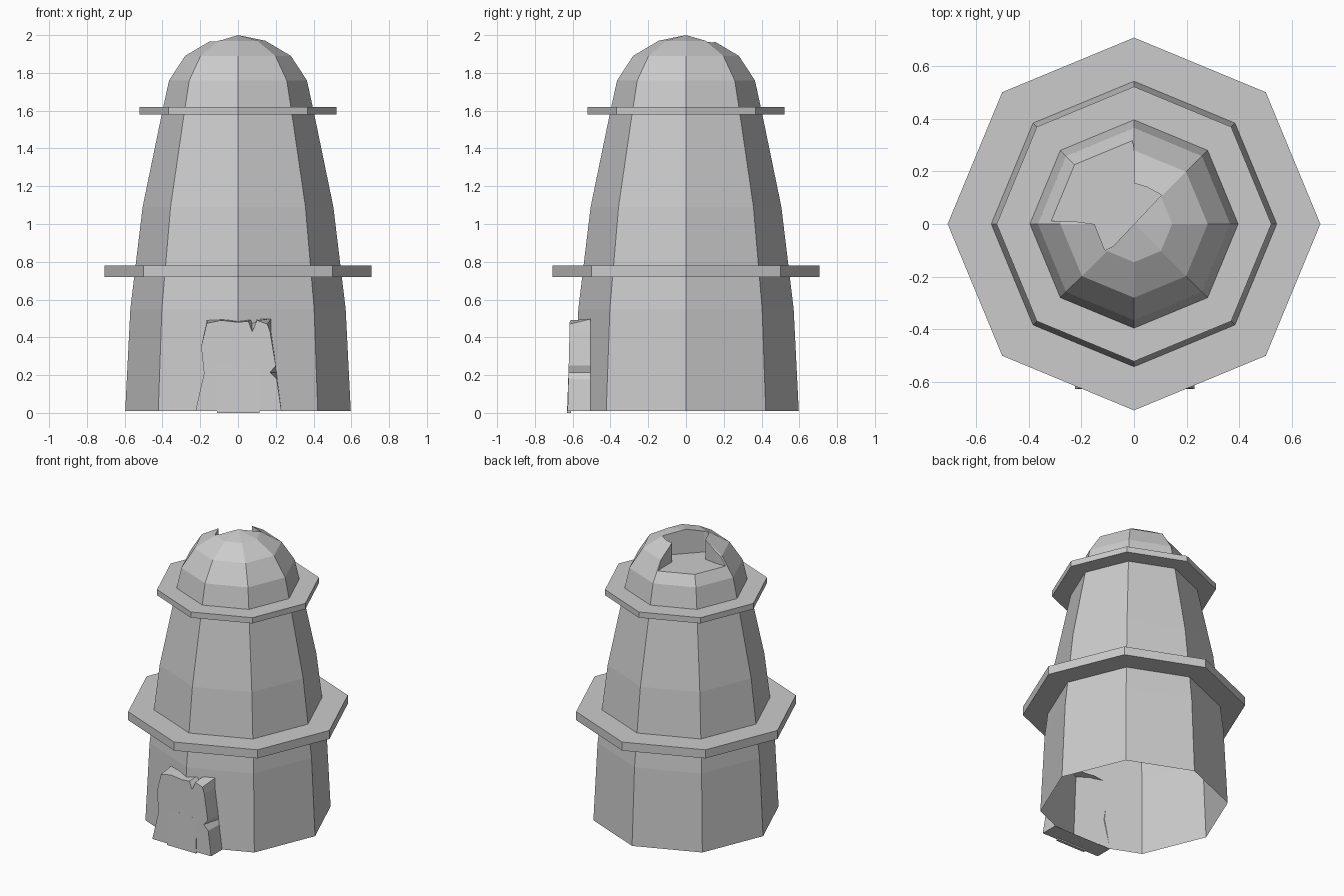
import bpy, bmesh
from math import cos, sin, pi

if "Cube" in bpy.data.objects:
    bpy.data.objects.remove(bpy.data.objects["Cube"])


def make_object(name, bm):
    bmesh.ops.recalc_face_normals(bm, faces=bm.faces)
    mesh = bpy.data.meshes.new(name)
    bm.to_mesh(mesh)
    bm.free()
    ob = bpy.data.objects.new(name, mesh)
    bpy.context.collection.objects.link(ob)
    return ob


def lathe8(name, profile, cap_bottom=True, cap_top=True):
    """Eight-sided tower section from (radius, z) pairs; radius 0 is a tip."""
    bm = bmesh.new()
    rings = []
    for r, z in profile:
        n = 8 if r else 1
        rings.append([bm.verts.new((r * cos(i * pi / 4), r * sin(i * pi / 4), z)) for i in range(n)])
    for a, b in zip(rings, rings[1:]):
        for i in range(8):
            j = (i + 1) % 8
            if len(b) == 1:
                bm.faces.new((a[i], a[j], b[0]))
            else:
                bm.faces.new((a[i], a[j], b[j], b[i]))
    if cap_bottom:
        bm.faces.new(rings[0][::-1])
    if cap_top and len(rings[-1]) > 1:
        bm.faces.new(rings[-1])
    return make_object(name, bm)


def loft(name, a, b, cap_a=True, cap_b=True):
    """Join two outlines of equal length."""
    bm = bmesh.new()
    va = [bm.verts.new(p) for p in a]
    vb = [bm.verts.new(p) for p in b]
    n = len(va)
    for i in range(n):
        j = (i + 1) % n
        bm.faces.new((va[i], va[j], vb[j], vb[i]))
    if cap_a:
        bm.faces.new(va[::-1])
    if cap_b:
        bm.faces.new(vb)
    return make_object(name, bm)


# Tapering wall, open underneath
lathe8("tower_wall", [(0.597, 0.01), (0.57, 0.55), (0.505, 1.09), (0.40, 1.6)], False, False)

# Overhanging ledges
lathe8("lower_ledge", [(0.708, 0.72), (0.708, 0.78)])
lathe8("upper_ledge", [(0.522, 1.58), (0.522, 1.62)])

# Dome
dome = lathe8("dome", [(0.40, 1.6), (0.365, 1.76), (0.28, 1.89), (0.145, 1.97), (0, 2.0)])

# Broken opening in the back left of the dome
hole = [(-0.5, 0.01), (-0.24, 0.012), (-0.15, 0.0), (-0.11, -0.10), (-0.08, -0.085),
        (0.105, 0.11), (0.05, 0.14), (0.0, 0.155), (0.0, 0.27), (-0.03, 0.5), (-0.5, 0.5)]
cutter = loft("hole_cutter", [(x, y, 1.83) for x, y in hole], [(x, y, 2.2) for x, y in hole])
cutter.hide_render = True
mod = dome.modifiers.new("hole", 'BOOLEAN')
mod.operation = 'DIFFERENCE'
mod.solver = 'EXACT'
mod.object = cutter
bpy.context.view_layer.objects.active = dome
bpy.ops.object.modifier_apply(modifier=mod.name)
bpy.data.objects.remove(cutter)

# Rough doorway slab: front outline is chipped, back outline is plainer
front = [(-0.225, 0.01), (-0.18, 0.21), (-0.195, 0.35), (-0.165, 0.475), (-0.09, 0.49),
         (0.0, 0.48), (0.055, 0.485), (0.075, 0.43), (0.10, 0.49), (0.155, 0.47), (0.17, 0.43),
         (0.20, 0.25), (0.17, 0.215), (0.205, 0.18), (0.23, 0.01)]
rear = [(-0.225, 0.01), (-0.18, 0.21), (-0.195, 0.35), (-0.165, 0.49), (-0.09, 0.497),
        (0.0, 0.49), (0.055, 0.495), (0.075, 0.495), (0.10, 0.497), (0.175, 0.497), (0.175, 0.43),
        (0.20, 0.25), (0.203, 0.215), (0.208, 0.18), (0.23, 0.01)]
loft("door_slab", [(x, -0.627 + 0.024 * z, z) for x, z in front],
     [(x, -0.505, z) for x, z in rear], True, False)

# Middle door board, emerging slightly from the slab at its foot
board = [(-0.11, 0.0), (0.115, 0.0), (0.115, 0.24), (-0.11, 0.25)]
loft("door_board", [(x, -0.63 + 0.036 * z, z) for x, z in board],
     [(x, -0.61, z) for x, z in board])
